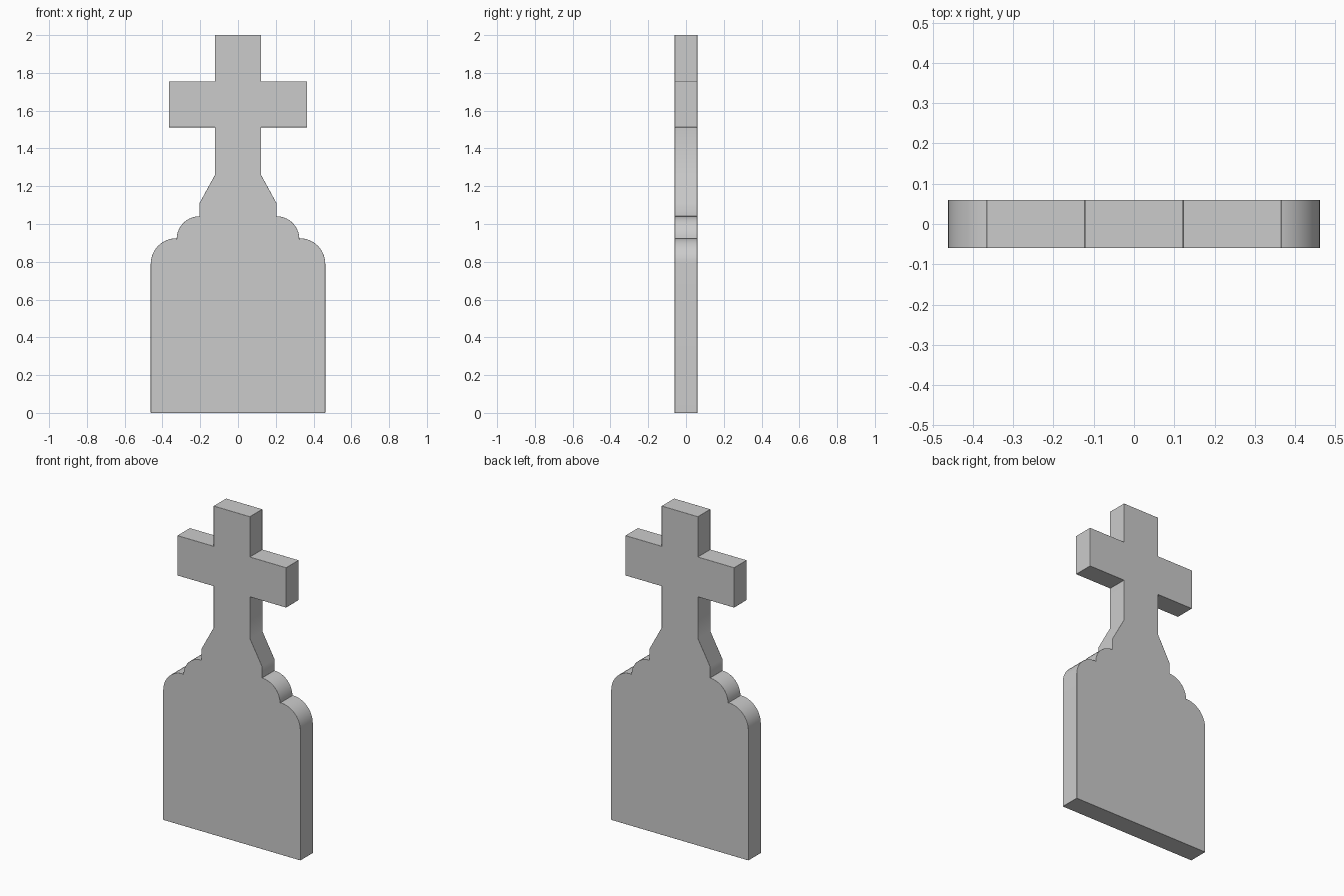
import bpy, bmesh
from math import sin, cos, pi

if "Cube" in bpy.data.objects:
    bpy.data.objects.remove(bpy.data.objects["Cube"])

DEPTH = 0.12


def quarter_arc(cx, cz, r, steps=10):
    """Rounded shoulder running from the side up to the top."""
    return [(cx + r * cos(pi / 2 * i / steps), cz + r * sin(pi / 2 * i / steps))
            for i in range(steps + 1)]


# Right half of the outline, bottom to top
half = [(0.462, 0.0)]
half += quarter_arc(0.328, 0.79, 0.134)      # lower shoulder
half += quarter_arc(0.204, 0.92, 0.121)      # upper shoulder
half += [(0.204, 1.11), (0.122, 1.26),       # tapered foot of the cross
         (0.122, 1.512), (0.366, 1.512),     # cross arm
         (0.366, 1.755), (0.122, 1.755),
         (0.122, 2.0)]                       # cross top
outline = half + [(-x, z) for x, z in reversed(half)]

# Extrude the mirrored outline into a slab
bm = bmesh.new()
face = bm.faces.new([bm.verts.new((x, -DEPTH / 2, z)) for x, z in outline])
ext = bmesh.ops.extrude_face_region(bm, geom=[face], use_keep_orig=True)
moved = [v for v in ext["geom"] if isinstance(v, bmesh.types.BMVert)]
bmesh.ops.translate(bm, verts=moved, vec=(0, DEPTH, 0))
bmesh.ops.recalc_face_normals(bm, faces=bm.faces)

mesh = bpy.data.meshes.new("gravestone")
bm.to_mesh(mesh)
bm.free()
stone = bpy.data.objects.new("gravestone", mesh)
bpy.context.collection.objects.link(stone)

# Slightly softened edges
bevel = stone.modifiers.new("soft_edges", 'BEVEL')
bevel.width = 0.005
bevel.segments = 2
bevel.limit_method = 'ANGLE'
bevel.angle_limit = pi / 4
bevel.harden_normals = True

bpy.context.view_layer.objects.active = stone
stone.select_set(True)
bpy.ops.object.shade_smooth_by_angle(angle=pi / 5)
